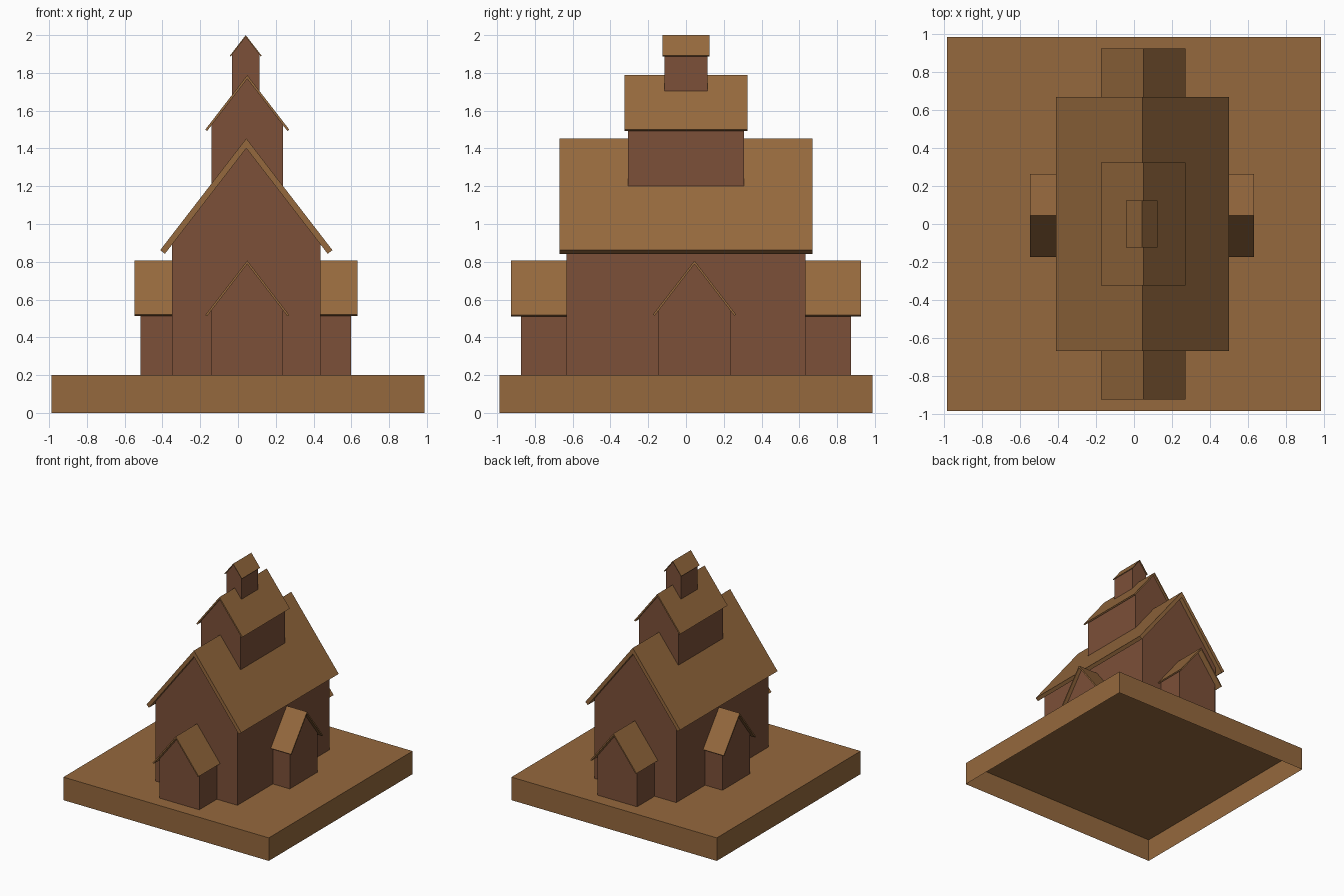
import bpy, bmesh
from math import hypot, pi
from mathutils import Matrix

if "Cube" in bpy.data.objects:
    bpy.data.objects.remove(bpy.data.objects["Cube"])

SLOPE = 1.297  # shared roof pitch


def material(name, color):
    m = bpy.data.materials.new(name)
    m.diffuse_color = (*color, 1)
    m.use_nodes = True
    m.node_tree.nodes["Principled BSDF"].inputs["Base Color"].default_value = m.diffuse_color
    return m


WALL = material("wall_brown", (0.20, 0.08, 0.04))
WOOD = material("roof_brown", (0.30, 0.14, 0.047))


def finish(name, bm, mat, matrix=Matrix()):
    bmesh.ops.recalc_face_normals(bm, faces=bm.faces)
    # parts are open underneath
    if mat is WALL or name == "base":
        low = min(v.co.z for v in bm.verts)
        bottom = [f for f in bm.faces if all(abs(v.co.z - low) < 1e-5 for v in f.verts)]
        bmesh.ops.delete(bm, geom=bottom, context='FACES_ONLY')
    mesh = bpy.data.meshes.new(name)
    bm.to_mesh(mesh)
    bm.free()
    mesh.materials.append(mat)
    ob = bpy.data.objects.new(name, mesh)
    bpy.context.collection.objects.link(ob)
    ob.matrix_world = matrix


def prism(name, profile, half_len, mat, matrix):
    """Extrude an x-z profile along y, centred."""
    bm = bmesh.new()
    face = bm.faces.new([bm.verts.new((x, -half_len, z)) for x, z in profile])
    ext = bmesh.ops.extrude_face_region(bm, geom=[face])
    verts = [g for g in ext["geom"] if isinstance(g, bmesh.types.BMVert)]
    bmesh.ops.translate(bm, verts=verts, vec=(0, 2 * half_len, 0))
    finish(name, bm, mat, matrix)


def house(name, x, y, bottom, top, wall_w, wall_l, roof_w, roof_l, thick, turn=0):
    """Gabled walls plus a slab roof; widths and lengths are half sizes."""
    mtx = Matrix.Translation((x, y, 0)) @ Matrix.Rotation(turn, 4, 'Z')
    inner = top - thick
    shoulder = inner - SLOPE * wall_w
    prism(name + "_walls", [(-wall_w, bottom), (wall_w, bottom), (wall_w, shoulder),
                            (0, inner), (-wall_w, shoulder)], wall_l, WALL, mtx)
    # square-cut eaves, perpendicular to the slope
    n = hypot(1, SLOPE)
    dx, dz = thick * SLOPE / n ** 2, thick / n ** 2
    eave = top - SLOPE * roof_w
    prism(name + "_roof", [(0, top), (-roof_w, eave), (-roof_w + dx, eave - dz), (0, inner),
                           (roof_w - dx, eave - dz), (roof_w, eave)], roof_l, WOOD, mtx)


# Base slab
bm = bmesh.new()
bmesh.ops.create_cube(bm, size=1, matrix=Matrix.Translation((0, 0, 0.1)) @ Matrix.Diagonal((1.974, 1.974, 0.2, 1)))
finish("base", bm, WOOD)

# Main hall, crossing wings, and stacked towers
house("main_hall", 0.044, 0, 0.2, 1.453, 0.393, 0.632, 0.456, 0.669, 0.052)
house("front_back_wing", 0.049, 0, 0.2, 0.806, 0.190, 0.873, 0.222, 0.926, 0.018)
house("side_wing", 0.042, 0.045, 0.2, 0.806, 0.190, 0.557, 0.220, 0.590, 0.018, pi / 2)
house("lower_tower", 0.049, 0, 1.18, 1.788, 0.190, 0.307, 0.222, 0.325, 0.02)
house("upper_tower", 0.041, 0, 1.68, 2.0, 0.072, 0.115, 0.084, 0.125, 0.01)
